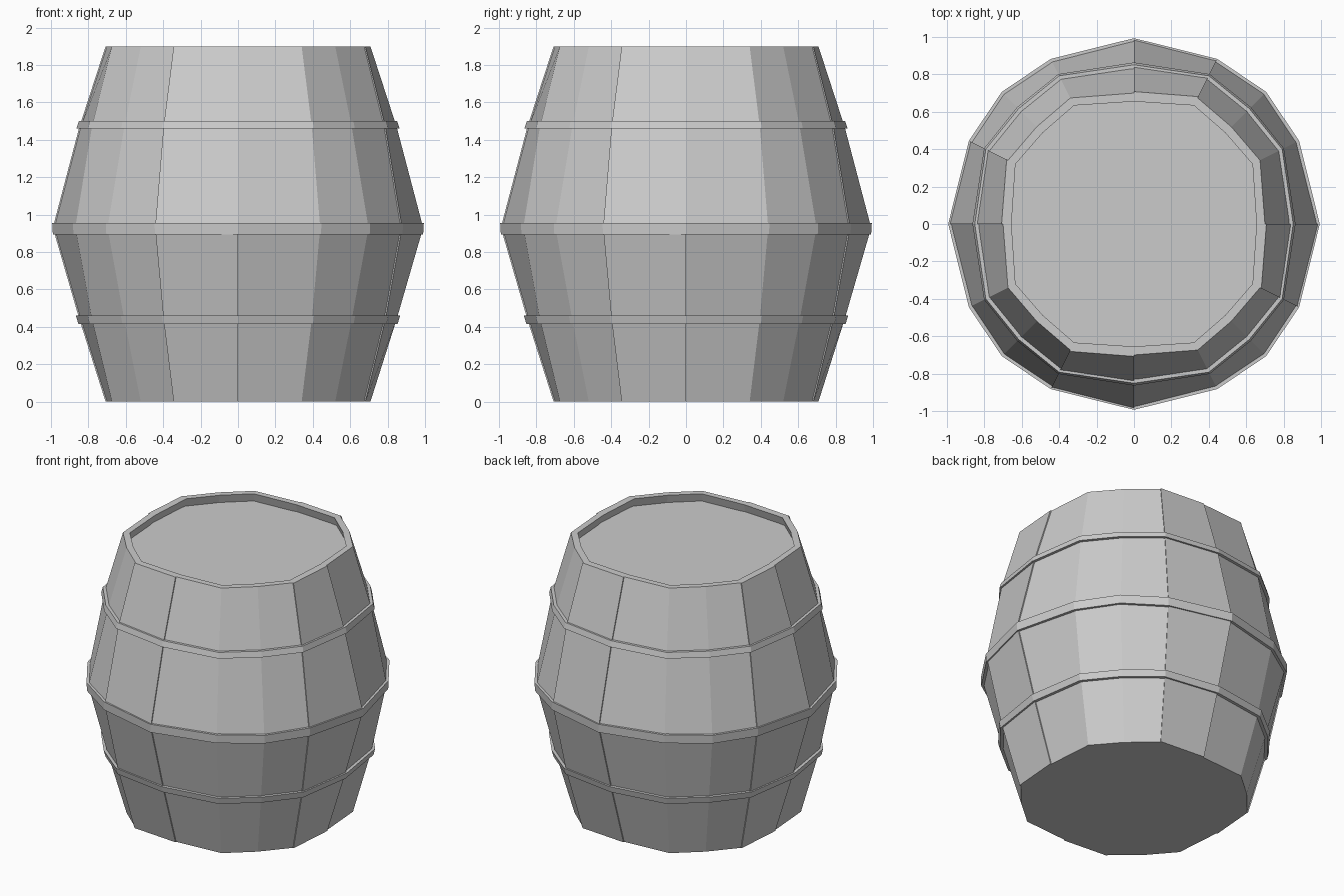
import bpy, bmesh
from math import sin, cos, radians

if "Cube" in bpy.data.objects:
    bpy.data.objects.remove(bpy.data.objects["Cube"])

# Quadrant pattern of corner angles, repeated four times
QUAD = (0, 26.8, 45, 63.2)
ANGLES = [q * 90 + a for q in range(4) for a in QUAD]
# height: corner radii on the axis, beside the diagonal, on the diagonal
LEVELS = [(0.0, (.70, .755, .735)), (.44, (.84, .875, .86)), (.93, (.982, .975, .987)),
          (1.47, (.84, .875, .86)), (1.90, (.70, .755, .735))]
KIND = (0, 1, 2, 1)


def radius(i, z):
    """Radius of barrel corner i at height z."""
    k = KIND[i % 4]
    for (z0, r0), (z1, r1) in zip(LEVELS, LEVELS[1:]):
        if z <= z1:
            return r0[k] + (r1[k] - r0[k]) * (z - z0) / (z1 - z0)
    return LEVELS[-1][1][k]


def point(i, z, offset=0):
    a = radians(ANGLES[i % 16])
    r = radius(i, z) + offset
    return (r * cos(a), r * sin(a), z)


def finish(bm, name):
    bmesh.ops.recalc_face_normals(bm, faces=bm.faces[:])
    me = bpy.data.meshes.new(name)
    bm.to_mesh(me)
    bm.free()
    ob = bpy.data.objects.new(name, me)
    bpy.context.collection.objects.link(ob)
    return ob


def bridge(bm, rings, wrap):
    """Closed skin between successive vertex loops."""
    n = len(rings[0])
    pairs = list(zip(rings, rings[1:] + rings[:1])) if wrap else list(zip(rings, rings[1:]))
    for a, b in pairs:
        for j in range(n):
            k = (j + 1) % n
            bm.faces.new((a[j], a[k], b[k], b[j]))


# Staves: bent planks, the last of each quadrant slightly proud
for i in range(16):
    bm = bmesh.new()
    out = .008 if i % 4 == 3 else 0
    rings = []
    for z, _ in LEVELS:
        rings.append([bm.verts.new(p) for p in (
            point(i, z, out), point(i + 1, z, out),
            point(i + 1, z, -.045), point(i, z, -.045))])
    bridge(bm, rings, False)
    bm.faces.new(rings[0])
    bm.faces.new(rings[-1])
    finish(bm, f"stave_{i + 1}")


# Hoops: thin bands following the slope of the staves
def hoop(name, z0, z1, proud):
    bm = bmesh.new()
    rings = [[bm.verts.new(p) for p in (
        point(i, z0, -.01), point(i, z0, proud),
        point(i, z1, proud), point(i, z1, -.01))] for i in range(16)]
    bridge(bm, rings, True)
    finish(bm, name)


hoop("lower_hoop", .415, .46, .021)
hoop("middle_hoop", .895, .955, .018)
hoop("upper_hoop", 1.46, 1.50, .021)


# Ends: recessed lid on top, flush base below
def end_disc(name, z0, z1, offset):
    bm = bmesh.new()
    rings = [[bm.verts.new(point(i, z, offset)) for i in range(16)] for z in (z0, z1)]
    bridge(bm, rings, False)
    for r in rings:
        bm.faces.new(r)
    finish(bm, name)


end_disc("lid", 1.80, 1.84, -.04)
end_disc("base", 0, .04, -.04)
